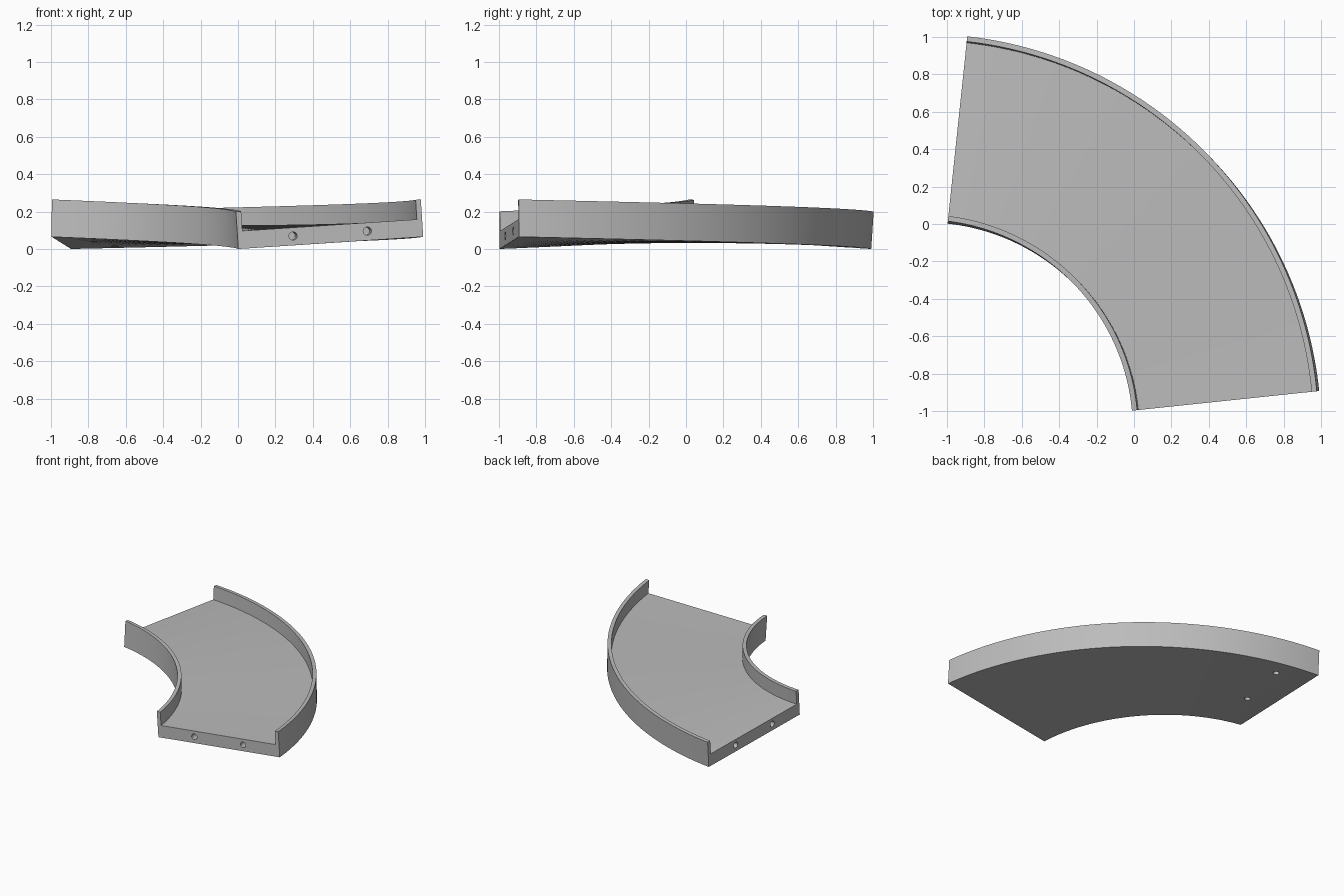
import bpy, bmesh, math
from mathutils import Vector, Matrix

if "Cube" in bpy.data.objects:
    bpy.data.objects.remove(bpy.data.objects["Cube"])

CENTRE = Vector((-1.114, -1.114, 0.0))
R_IN, R_OUT = 1.121, 2.117
R_MID, HALF = (R_IN + R_OUT) / 2, (R_OUT - R_IN) / 2
A0, A1 = math.radians(6.0), math.radians(84.0)
BANK = math.radians(3.75)
LIFT = HALF * math.sin(BANK)
WALL, HEIGHT, FLOOR = 0.028, 0.2, 0.095
STEPS = 64

grey = bpy.data.materials.new("plain grey")
grey.diffuse_color = (0.5, 0.5, 0.5, 1)
grey.use_nodes = True
grey.node_tree.nodes["Principled BSDF"].inputs["Base Color"].default_value = grey.diffuse_color


def frame(t):
    """Matrix at fraction t of the bend: local x outward, y along, z up, with banking."""
    a = A0 + (A1 - A0) * t
    pos = CENTRE + Vector((R_MID * math.cos(a), R_MID * math.sin(a), LIFT))
    bank = BANK * (1 - 2 * t)
    return (Matrix.Translation(pos) @ Matrix.Rotation(a, 4, 'Z')
            @ Matrix.Rotation(-bank, 4, 'Y'))


def make_object(name, bm):
    bmesh.ops.recalc_face_normals(bm, faces=bm.faces)
    mesh = bpy.data.meshes.new(name)
    bm.to_mesh(mesh)
    bm.free()
    mesh.materials.append(grey)
    ob = bpy.data.objects.new(name, mesh)
    bpy.context.collection.objects.link(ob)
    return ob


# Channel section swept round the bend while its banking reverses
inner = HALF - WALL
section = [(-HALF, 0), (HALF, 0), (HALF, HEIGHT), (inner, HEIGHT),
           (inner, FLOOR), (-inner, FLOOR), (-inner, HEIGHT), (-HALF, HEIGHT)]
bm = bmesh.new()
rings = []
for i in range(STEPS + 1):
    m = frame(i / STEPS)
    rings.append([bm.verts.new(m @ Vector((x, 0, z))) for x, z in section])
for r0, r1 in zip(rings, rings[1:]):
    for k in range(len(section)):
        n = (k + 1) % len(section)
        bm.faces.new((r0[k], r0[n], r1[n], r1[k]))
bm.faces.new(rings[0])
bm.faces.new(rings[-1])
track = make_object("curved_track", bm)

# Peg holes: two in each end face, two in the underside near the far end
cut = bmesh.new()


def hole(matrix, depth):
    bmesh.ops.create_cone(cut, cap_ends=True, segments=24, radius1=0.022,
                          radius2=0.022, depth=depth, matrix=matrix)


for t in (0, 1):
    for x in (-0.2, 0.2):
        hole(frame(t) @ Matrix.Translation((x, 0, 0.05))
             @ Matrix.Rotation(math.pi / 2, 4, 'X'), 0.2)
for x in (-0.11, 0.35):
    hole(frame(0.905) @ Matrix.Translation((x, 0, 0)), 0.08)
cutter = make_object("hole_cutter", cut)
cutter.hide_render = True
cutter.hide_viewport = True

mod = track.modifiers.new("holes", 'BOOLEAN')
mod.object = cutter
mod.operation = 'DIFFERENCE'
mod.solver = 'EXACT'
bpy.context.view_layer.objects.active = track
track.select_set(True)
bpy.ops.object.modifier_apply(modifier=mod.name)
bpy.data.objects.remove(cutter)
bpy.ops.object.shade_smooth_by_angle(angle=math.radians(30))
